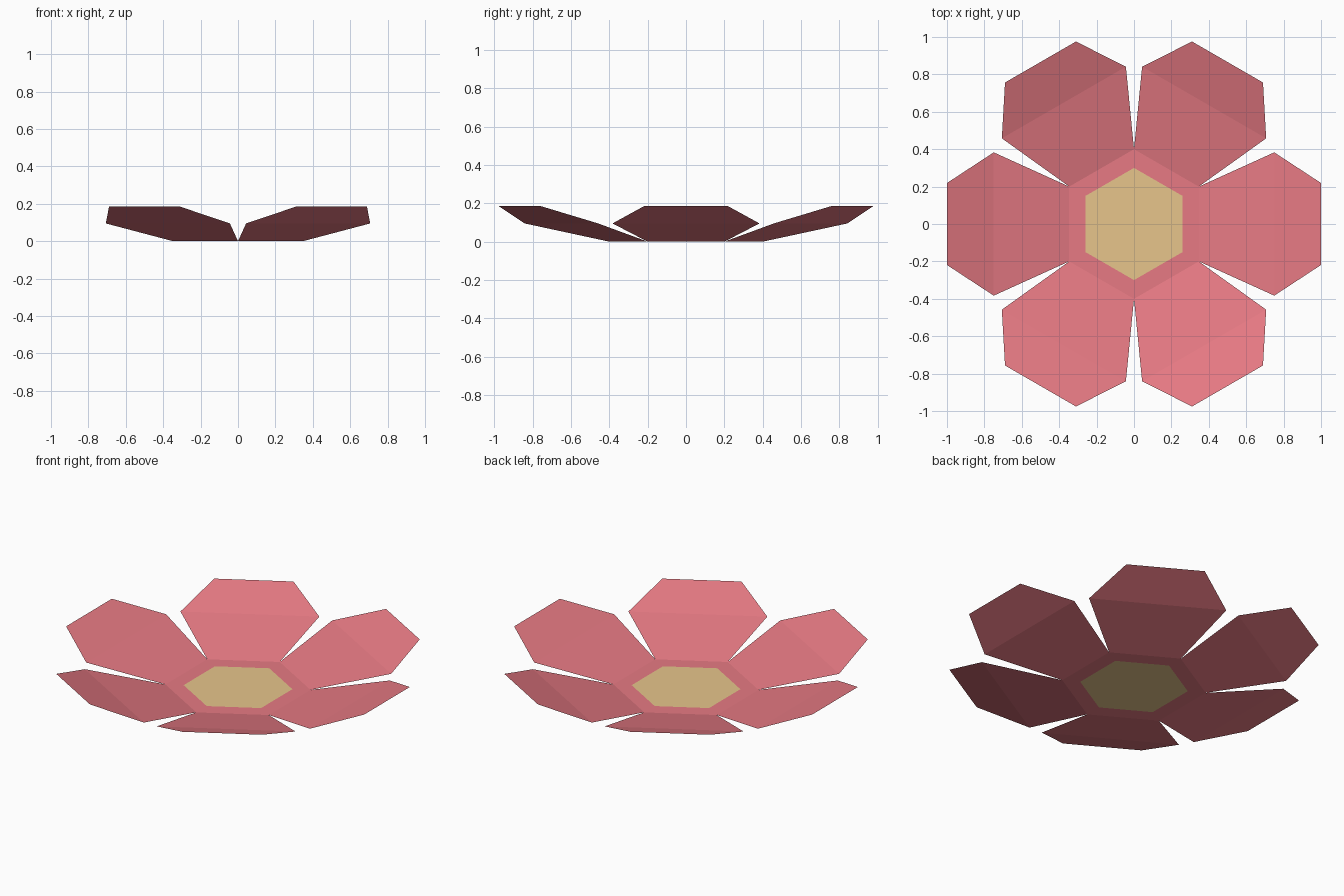
import bpy, math
from mathutils import Matrix, Vector

if "Cube" in bpy.data.objects:
    bpy.data.objects.remove(bpy.data.objects["Cube"])


def material(name, color):
    m = bpy.data.materials.new(name)
    m.diffuse_color = (*color, 1)
    m.use_nodes = True
    m.node_tree.nodes["Principled BSDF"].inputs["Base Color"].default_value = m.diffuse_color
    return m


def sheet(name, verts, faces, mat):
    me = bpy.data.meshes.new(name)
    me.from_pydata(verts, [], faces)
    me.materials.append(mat)
    ob = bpy.data.objects.new(name, me)
    bpy.context.collection.objects.link(ob)
    return ob


def hexagon(r):
    return [Vector((r * math.cos(math.radians(a)), r * math.sin(math.radians(a)), 0))
            for a in range(-30, 330, 60)]


pink = material("petal_pink", (0.80, 0.195, 0.23))
yellow = material("center_yellow", (0.80, 0.56, 0.26))

# Flat yellow hexagon in the middle
sheet("flower_center", hexagon(0.30), [tuple(range(6))], yellow)

# Flat pink ring around the center
sheet("center_ring", hexagon(0.30) + hexagon(0.40),
      [(i, i + 6, (i + 1) % 6 + 6, (i + 1) % 6) for i in range(6)], pink)

# Six thin petals: rows of (distance, half width, height), folded at the widest row
rows = [(0.40 * math.cos(math.pi / 6), 0.20, 0.0), (0.75, 0.383, 0.095), (1.0, 0.219, 0.185)]
petal = [Vector((d, s * w, h)) for d, w, h in rows for s in (-1, 1)]
for k in range(6):
    turn = Matrix.Rotation(k * math.pi / 3, 3, 'Z')
    sheet(f"petal_{k + 1}", [turn @ v for v in petal], [(0, 2, 3, 1), (2, 4, 5, 3)], pink)
